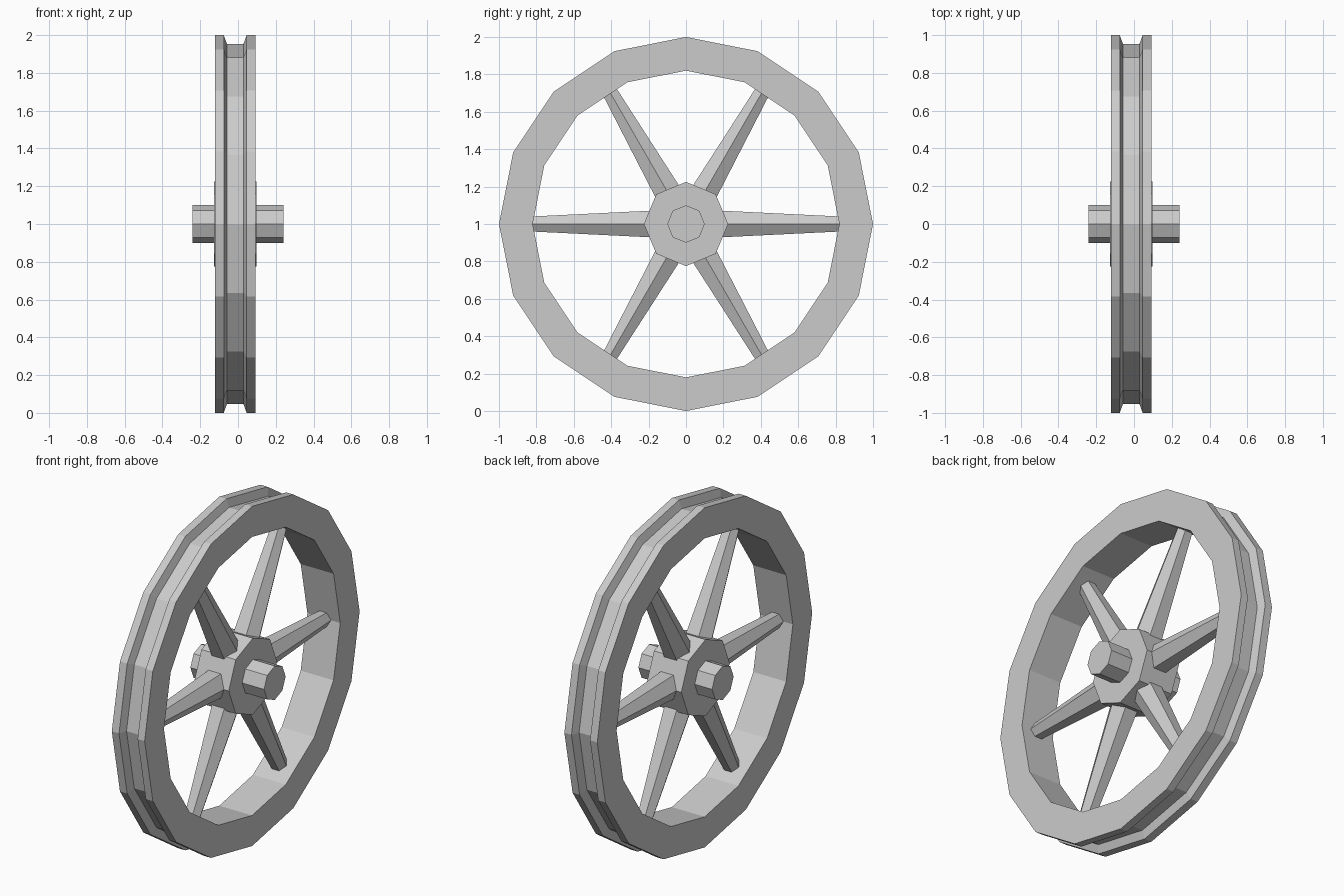
import bpy, bmesh
from math import cos, sin, pi, radians
from mathutils import Matrix, Vector

if "Cube" in bpy.data.objects:
    bpy.data.objects.remove(bpy.data.objects["Cube"])

CENTRE = Vector((0, 0, 1))
MID_X = -0.0145  # middle plane of rim, hub and spokes


def finish(name, bm):
    bmesh.ops.recalc_face_normals(bm, faces=bm.faces)
    mesh = bpy.data.meshes.new(name)
    bm.to_mesh(mesh)
    bm.free()
    obj = bpy.data.objects.new(name, mesh)
    obj.location = CENTRE
    bpy.context.collection.objects.link(obj)
    return obj


def lathe(name, profile, sides):
    """Revolve a closed (x, radius) profile around the x axis."""
    bm = bmesh.new()
    rings = []
    for i in range(sides):
        a = 2 * pi * i / sides
        rings.append([bm.verts.new((x, r * cos(a), r * sin(a))) for x, r in profile])
    n = len(profile)
    for i in range(sides):
        a, b = rings[i], rings[(i + 1) % sides]
        for j in range(n):
            k = (j + 1) % n
            bm.faces.new((a[j], a[k], b[k], b[j]))
    return finish(name, bm)


def drum(name, x0, x1, radius, sides=8):
    """Solid prism along the x axis, with a corner at the top."""
    bm = bmesh.new()
    rot = Matrix.Translation(((x0 + x1) / 2, 0, 0)) @ Matrix.Rotation(pi / 2, 4, 'Y')
    bmesh.ops.create_cone(bm, cap_ends=True, segments=sides, radius1=radius,
                          radius2=radius, depth=x1 - x0, matrix=rot)
    return finish(name, bm)


def spoke(name, angle, start=0.12, end=0.83, r0=0.086, r1=0.046):
    """Tapered hexagonal bar, with ridges facing along x."""
    bm = bmesh.new()
    turn = Matrix.Rotation(angle - pi / 2, 4, 'X')
    place = Matrix.Translation((MID_X, 0, (start + end) / 2))
    bmesh.ops.create_cone(bm, cap_ends=True, segments=6, radius1=r0, radius2=r1,
                          depth=end - start, matrix=turn @ place @ Matrix.Rotation(pi / 2, 4, 'Z'))
    # keep hexagon corners on the +x and -x sides
    if max(v.co.x for v in bm.verts) < MID_X + r0 * 0.95:
        spin = turn @ Matrix.Rotation(pi / 6, 4, 'Z') @ turn.inverted()
        bmesh.ops.rotate(bm, verts=bm.verts, cent=(MID_X, 0, 0), matrix=spin.to_3x3())
    return finish(name, bm)


# Grooved rim
lathe("grooved_rim", [(-0.122, 0.82), (-0.122, 1.0), (-0.075, 1.0), (-0.059, 0.953),
                      (0.029, 0.953), (0.046, 1.0), (0.092, 1.0), (0.092, 0.82)], 16)

# Hub and axle
drum("hub", -0.127, 0.097, 0.225)
drum("axle", -0.24, 0.24, 0.1)

# Six spokes
for i in range(6):
    spoke(f"spoke_{i + 1}", radians(60 * i))
